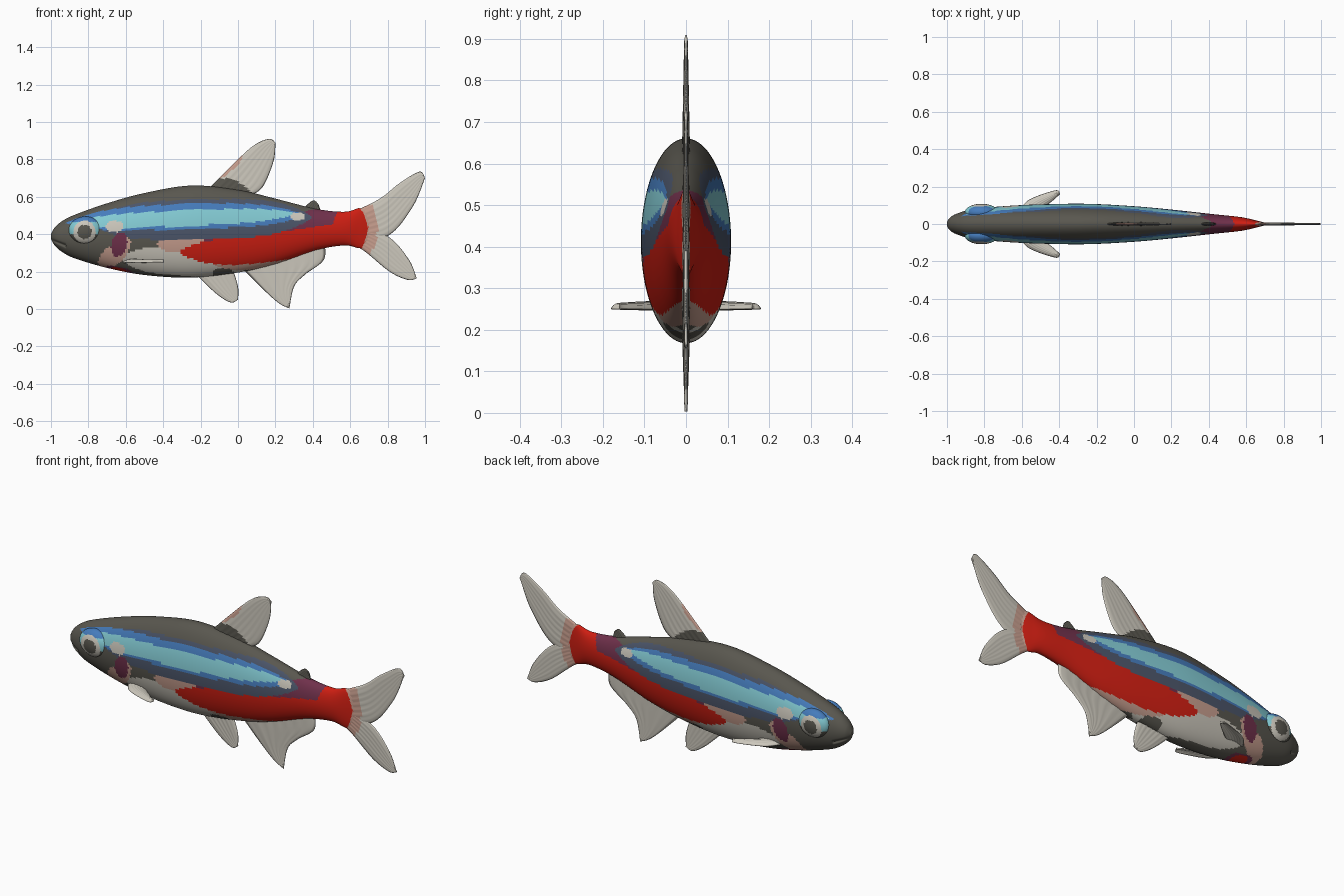
import bpy, bmesh
from math import sin, cos, pi, exp, sqrt, hypot
from mathutils import Vector

cube = bpy.data.objects.get("Cube")
if cube:
    bpy.data.objects.remove(cube)

# Materials
COLOURS = {
    "dark olive": (0.1, 0.095, 0.078), "pale grey": (0.6, 0.57, 0.5),
    "red": (0.62, 0.013, 0.006), "cyan": (0.23, 0.6, 0.66),
    "blue": (0.06, 0.2, 0.5), "slate blue": (0.07, 0.09, 0.14),
    "purple": (0.16, 0.03, 0.07), "pink": (0.57, 0.34, 0.27),
}
NAMES = list(COLOURS)
MATERIALS = []
for label, rgb in COLOURS.items():
    mat = bpy.data.materials.new(label)
    mat.use_nodes = True
    mat.diffuse_color = (*rgb, 1)
    shader = mat.node_tree.nodes["Principled BSDF"]
    shader.inputs["Base Color"].default_value = (*rgb, 1)
    shader.inputs["Roughness"].default_value = 0.6
    MATERIALS.append(mat)


def curve(points, steps):
    """Catmull-Rom samples through the points."""
    pts = [Vector(p) for p in points]
    last = len(pts) - 1
    out = []
    for i in range(last):
        a, b, c, d = (pts[max(0, min(last, i + k))] for k in (-1, 0, 1, 2))
        for s in range(steps):
            t = s / steps
            bend = (a * 2 - b * 5 + c * 4 - d) * t + (b * 3 - a - c * 3 + d) * t * t
            out.append(b + (c - a + bend) * t / 2)
    return out + [pts[last]]


def resample(points, count):
    """Evenly spaced points along a smooth curve."""
    fine = curve(points, 20)
    lengths = [0]
    for a, b in zip(fine, fine[1:]):
        lengths.append(lengths[-1] + (b - a).length)
    out, j = [], 0
    for i in range(count):
        goal = lengths[-1] * i / (count - 1)
        while j < len(fine) - 2 and lengths[j + 1] < goal:
            j += 1
        span = lengths[j + 1] - lengths[j]
        out.append(fine[j].lerp(fine[j + 1], min(1, (goal - lengths[j]) / span)))
    return out


def band(colour, start, end, heights, half):
    """A painted stripe with tapered ends; heights are at start, middle and end."""
    first, mid, final = heights

    def covers(x, z):
        t = (2 * x - start - end) / (end - start)
        centre = mid + t * (final - first) / 2 + t * t * ((first + final) / 2 - mid)
        return abs(t) < 1 and abs(z - centre) < half * (1 - t ** 4)
    return colour, covers


def painted(bands, base):
    """Rule giving the topmost stripe's colour at a face centre."""
    def rule(c):
        for colour, covers in reversed(bands):
            if covers(c.x, c.z):
                return colour
        return base
    return rule


def skin(name, rings, rule, mirror=False):
    """Skin closed rings of points into one smooth mesh."""
    bm = bmesh.new()
    loops = [[bm.verts.new(p) for p in ring] for ring in rings]
    for a, b in zip(loops, loops[1:]):
        for i in range(len(a)):
            bm.faces.new((a[i - 1], a[i], b[i], b[i - 1]))
    bm.faces.new(loops[0])
    bm.faces.new(loops[-1])
    bmesh.ops.remove_doubles(bm, verts=bm.verts, dist=0.0002)
    bmesh.ops.recalc_face_normals(bm, faces=bm.faces)
    for f in bm.faces:
        f.smooth = True
        f.material_index = NAMES.index(rule(f.calc_center_median()))
    mesh = bpy.data.meshes.new(name)
    bm.to_mesh(mesh)
    bm.free()
    for mat in MATERIALS:
        mesh.materials.append(mat)
    obj = bpy.data.objects.new(name, mesh)
    bpy.context.collection.objects.link(obj)
    if mirror:
        obj.modifiers.new("Mirror", "MIRROR").use_axis = (False, True, False)


def fin(name, lead, trail, rule, flat=False):
    """Thin rayed fin lofted between its leading and trailing edges."""
    rows, cols, rings = 36, 24, []
    for r, (a, b) in enumerate(zip(resample(lead, rows), resample(trail, rows))):
        ring = []
        for k in range(2 * cols):
            v = 1 - abs(1 - k / cols)
            side = 1 if k < cols else -1
            p = a.lerp(b, v)
            t = 0.009 * side * (1 - 0.65 * r / rows) * min(1, 2.5 * sqrt(v * (1 - v)))
            t *= 1 + 0.15 * sin(v * 14 * pi)
            ring.append((p.x, p.y, 0.25 + t + 0.01 * sin(v * pi)) if flat else (p.x, t, p.y))
        rings.append(ring)
    skin(name, rings, rule, mirror=flat)


# Body markings, later ones on top
tail_marks = [
    band("pink", .5, .75, (.43, .43, .43), .17),
    band("purple", -.22, .64, (.34, .41, .53), .078),
    band("red", -.32, .69, (.305, .33, .435), .076),
    band("red", .5, .695, (.42, .425, .43), .12),
]
flank_marks = [
    band("pale grey", -.63, .06, (.27, .25, .225), .072),
    band("pink", -.44, -.08, (.345, .35, .345), .05),
    band("pink", -.15, .47, (.25, .275, .33), .055),
]
stripe_marks = [
    band("slate blue", -.8, .4, (.46, .48, .49), .105),
    band("blue", -.92, .36, (.46, .495, .5), .066),
    band("cyan", -.9, .32, (.46, .485, .51), .041),
    band("pale grey", .28, .36, (.495, .495, .495), .02),
    band("dark olive", -.14, -.02, (.19, .19, .19), .026),
]
head_marks = [
    band("pale grey", -.71, -.61, (.44, .44, .44), .03),
    band("pink", -.75, -.57, (.25, .29, .36), .06),
    band("purple", -.68, -.59, (.33, .345, .36), .06),
    band("purple", -.72, -.55, (.215, .195, .18), .03),
    band("red", -.69, -.58, (.21, .197, .185), .022),
]

# Body: x, top, bottom, half width
STATIONS = [
    (-1, .4, .375, .012), (-.98, .435, .34, .038), (-.94, .47, .305, .058),
    (-.87, .505, .27, .077), (-.7, .565, .22, .095), (-.5, .62, .182, .105),
    (-.25, .66, .168, .108), (0, .637, .195, .095), (.2, .59, .24, .077),
    (.42, .535, .315, .053), (.57, .52, .34, .037), (.65, .54, .325, .02),
    (.7, .53, .34, .007),
]
rings = []
for x, top, bottom, half in curve(STATIONS, 22):
    mid, tall, ring = (top + bottom) / 2, (top - bottom) / 2, []
    for k in range(112):
        a = 2 * pi * k / 112
        z = mid + tall * sin(a)
        # Mouth groove at the snout
        groove = 0.22 * exp(-((z - 0.37 + 0.4 * (x + 1)) / 0.007) ** 2) * (x < -0.92)
        ring.append((x, half * cos(a) * (1 - groove), z))
    rings.append(ring)
skin("body", rings, painted(flank_marks + tail_marks + stripe_marks + head_marks, "dark olive"))


# Eyes: bulges with a dark pupil and a pale ring
def eye_rule(c):
    r = hypot(c.x + .82, c.z - .412)
    if .038 < r < .06:
        return "pale grey"
    if r < .05 or c.z < .4:
        return "dark olive"
    return "cyan" if c.z < .465 else "blue"


centre, rings = Vector((-.815, .062, .42)), []
for i in range(1, 40):
    a = pi * i / 40
    rings.append([centre + Vector((.09 * sin(a) * cos(b), .046 * cos(a), .075 * sin(a) * sin(b)))
                  for b in (2 * pi * k / 64 for k in range(64))])
skin("eye", rings, eye_rule, mirror=True)

# Fins: leading edge, then trailing edge
pale = painted([], "pale grey")
dorsal_paint = painted([
    band("pink", -.12, .03, (.7, .755, .82), .025),
    band("dark olive", -.24, .08, (.66, .66, .61), .04),
], "pale grey")
fin("dorsal_fin", [(-.18, .62), (.01, .81), (.1, .885), (.17, .91), (.2, .89)],
    [(.05, .6), (.13, .65), (.19, .79), (.2, .89)], dorsal_paint)
fin("adipose_fin", [(.34, .53), (.4, .58), (.43, .56)], [(.45, .5), (.43, .56)],
    painted([], "dark olive"))

tail_paint = painted(tail_marks, "pale grey")
fin("tail_upper_lobe", [(.55, .49), (.75, .585), (.86, .67), (.97, .735), (1, .7)],
    [(.55, .36), (.79, .385), (.93, .54), (1, .7)], tail_paint)
fin("tail_lower_lobe", [(.55, .48), (.79, .395), (.91, .27), (.955, .165)],
    [(.55, .36), (.66, .32), (.81, .2), (.91, .155), (.955, .165)], tail_paint)

fin("anal_fin", [(0, .24), (.14, .1), (.22, .03), (.275, .003)],
    [(.46, .37), (.46, .265), (.36, .185), (.3, .12), (.275, .003)], pale)
fin("pelvic_fin", [(-.24, .2), (-.12, .085), (-.04, .035), (0, .05)],
    [(-.03, .22), (0, .12), (0, .05)], pale)
fin("pectoral_fin", [(-.62, .06), (-.56, .13), (-.42, .18), (-.395, .16)],
    [(-.53, .05), (-.44, .12), (-.395, .16)], pale, flat=True)
